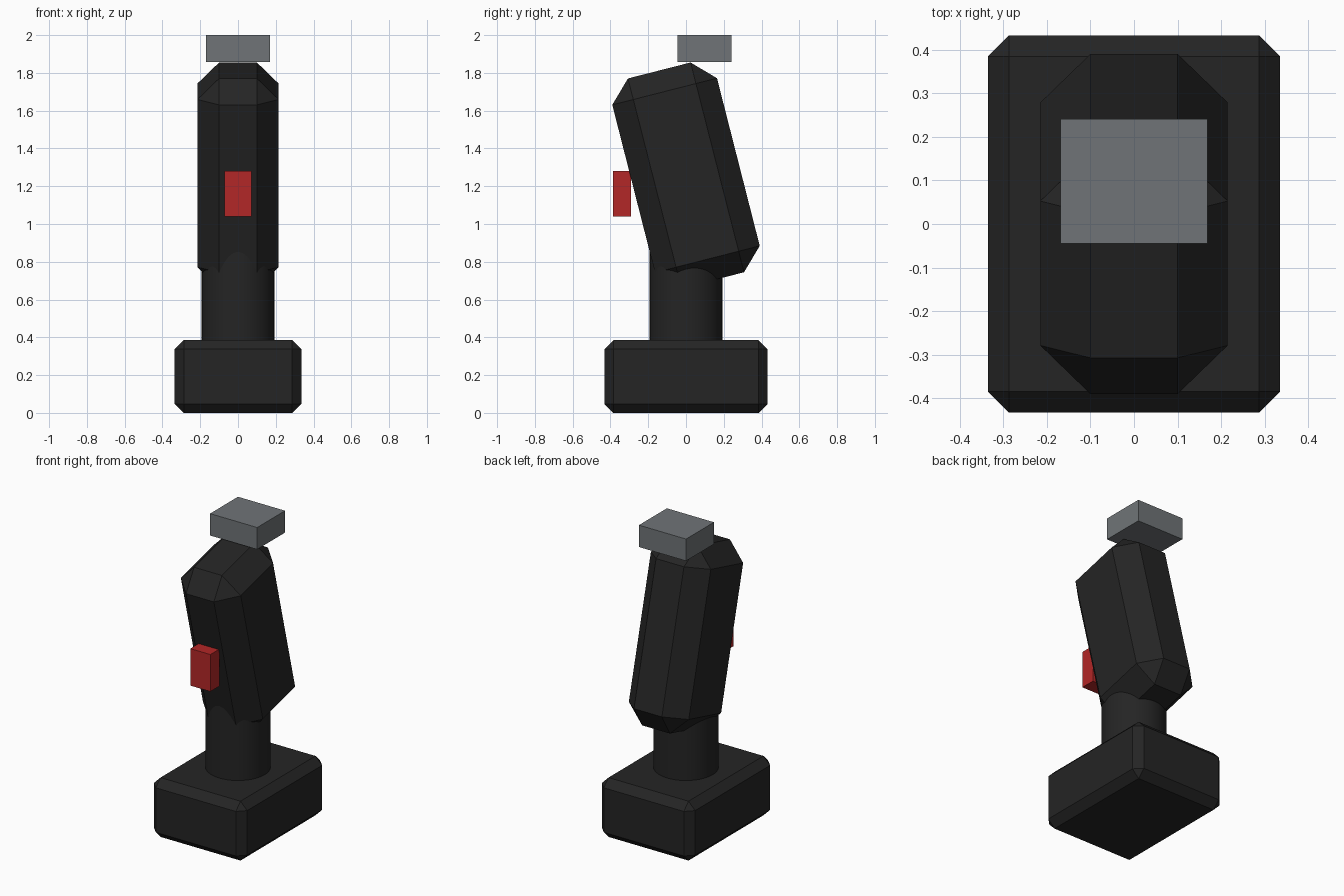
import bpy
import math

cube = bpy.data.objects.get("Cube")
if cube:
    bpy.data.objects.remove(cube, do_unlink=True)


def material(name, rgb):
    mat = bpy.data.materials.new(name)
    mat.use_nodes = True
    colour = (*rgb, 1)
    mat.diffuse_color = colour
    mat.node_tree.nodes["Principled BSDF"].inputs["Base Color"].default_value = colour
    return mat


black = material("black plastic", (0.018, 0.018, 0.018))
grey = material("grey metal", (0.16, 0.175, 0.185))
red = material("red plastic", (0.45, 0.02, 0.02))


def box(name, size, centre, mat, chamfer=0, tilt=0):
    bpy.ops.mesh.primitive_cube_add(size=1, location=centre, rotation=(tilt, 0, 0))
    obj = bpy.context.object
    obj.name = name
    obj.scale = size
    bpy.ops.object.transform_apply(location=False, rotation=False, scale=True)
    obj.data.materials.append(mat)
    if chamfer:
        bevel = obj.modifiers.new("chamfer", "BEVEL")
        bevel.width = chamfer
        bevel.segments = 1
    return obj


# Chamfered battery base
box("battery_base", (0.67, 0.865, 0.385), (0, 0, 0.1925), black, chamfer=0.048)

# Round neck running up into the grip
bpy.ops.mesh.primitive_cylinder_add(vertices=48, radius=0.192, depth=0.6, location=(0, 0, 0.65))
neck = bpy.context.object
neck.name = "neck"
neck.data.materials.append(black)
bpy.ops.object.shade_smooth_by_angle(angle=math.radians(30))

# Grip leaning towards the front
box("grip", (0.43, 0.572, 1.146), (0, 0, 1.2575), black, chamfer=0.115, tilt=math.radians(14.3))

# Trigger and top block
box("trigger", (0.144, 0.096, 0.24), (0, -0.338, 1.16), red)
box("top_block", (0.338, 0.286, 0.142), (0, 0.098, 1.929), grey)
